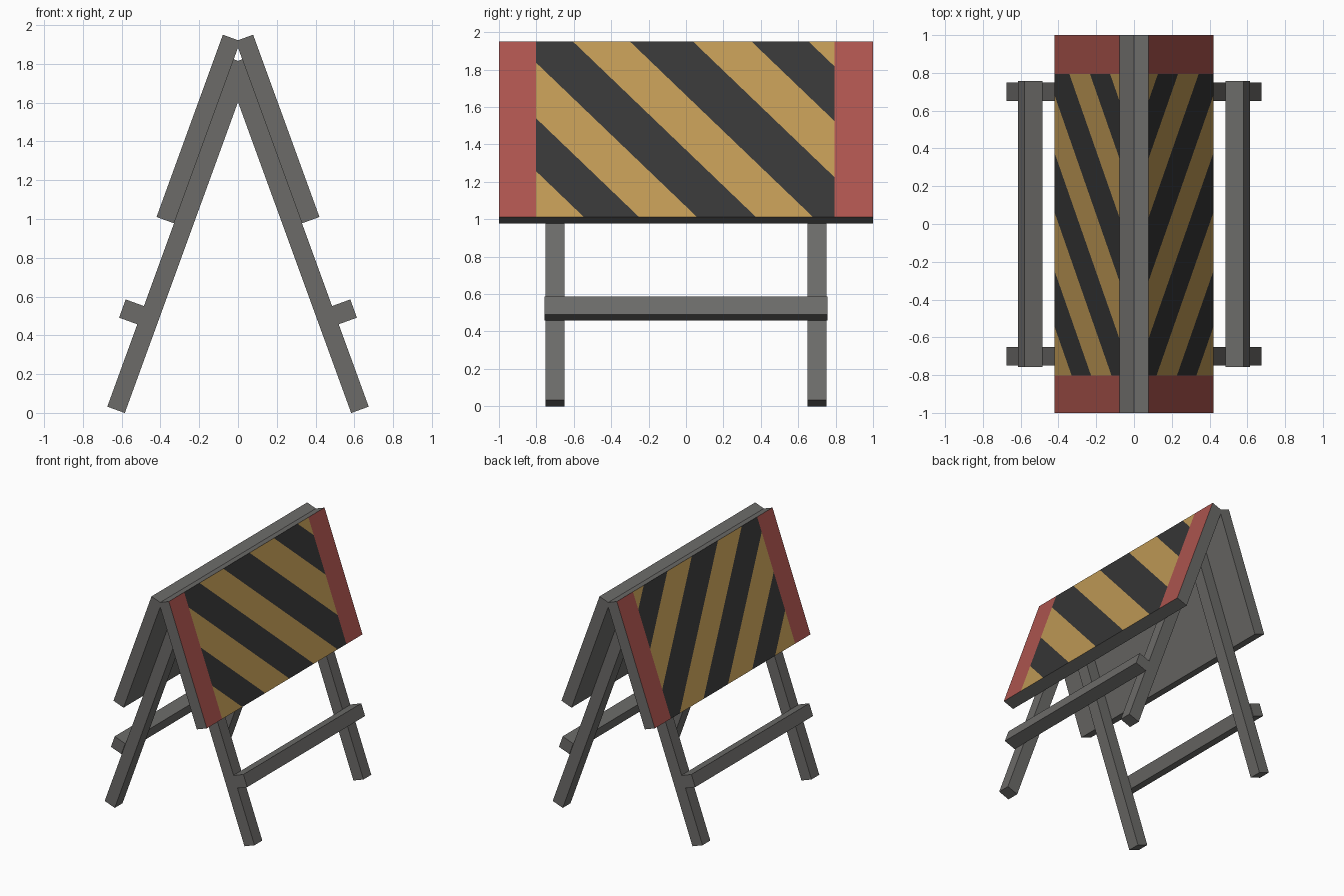
import bpy, bmesh, math
from mathutils import Vector

if "Cube" in bpy.data.objects:
    bpy.data.objects.remove(bpy.data.objects["Cube"])

TILT = math.radians(20)
T = 0.096                                    # board and leg thickness
DOWN = Vector((math.sin(TILT), 0, -math.cos(TILT)))
OUT = Vector((math.cos(TILT), 0, math.sin(TILT)))
TOP = Vector((0.078, 0, 1.95))               # outer top edge of the right board


def material(name, rgb):
    m = bpy.data.materials.new(name)
    m.diffuse_color = (*rgb, 1)
    m.use_nodes = True
    m.node_tree.nodes["Principled BSDF"].inputs["Base Color"].default_value = m.diffuse_color
    return m


GREY = material("grey_frame", (0.150, 0.147, 0.141))
YELLOW = material("yellow_stripe", (0.515, 0.314, 0.089))
BLACK = material("black_stripe", (0.037, 0.037, 0.037))
RED = material("red_end", (0.413, 0.089, 0.076))


def place(s, y, t, side):
    """Point s down the slope, at y, t outward from the board face."""
    p = TOP + DOWN * s + OUT * t
    return Vector((p.x * side, y, p.z))


def slope_box(s, y, t):
    """Box in slope coordinates (x = s, y = y, z = t)."""
    bm = bmesh.new()
    bmesh.ops.create_cube(bm, size=1)
    for v in bm.verts:
        v.co = Vector([r[0] if c < 0 else r[1] for r, c in zip((s, y, t), v.co)])
    return bm


def finish(bm, name, side, mats):
    for v in bm.verts:
        v.co = place(v.co.x, v.co.y, v.co.z, side)
    bmesh.ops.recalc_face_normals(bm, faces=bm.faces)
    me = bpy.data.meshes.new(name)
    bm.to_mesh(me)
    bm.free()
    for m in mats:
        me.materials.append(m)
    bpy.context.collection.objects.link(bpy.data.objects.new(name, me))


# Where each stripe edge meets the top of the board, and its run along y
STRIPES = (-1.525, -1.23, -0.92, -0.605, -0.30, 0.037, 0.35, 0.655)
RUN = 0.98
RED_LO, RED_HI = -0.803, 0.793


def cut(bm, co, no):
    faces = [f for f in bm.faces if all(abs(v.co.z) < 1e-5 for v in f.verts)]
    edges = {e for f in faces for e in f.edges}
    verts = {v for f in faces for v in f.verts}
    bmesh.ops.bisect_plane(bm, geom=faces + list(edges) + list(verts),
                           dist=1e-5, plane_co=co, plane_no=no)


for side, label in ((1, "right"), (-1, "left")):
    # Striped board: cut the outer face and colour the pieces
    bm = slope_box((0, 1), (-1, 1), (-T, 0))
    for y in (RED_LO, RED_HI):
        cut(bm, (0, y, 0), (0, 1, 0))
    for y in STRIPES:
        cut(bm, (0, y, 0), (-RUN, 1, 0))
    for f in bm.faces:
        if any(abs(v.co.z) > 1e-5 for v in f.verts):
            continue
        c = f.calc_center_median()
        if not RED_LO < c.y < RED_HI:
            f.material_index = 3
        else:
            band = sum(c.y - RUN * c.x > y for y in STRIPES)
            f.material_index = 1 if band % 2 == 0 else 2
    finish(bm, label + "_board", side, (GREY, YELLOW, BLACK, RED))

    # Legs against the inner face of the board
    for y, end in ((-0.70, "front"), (0.70, "back")):
        bm = slope_box((0.1, 2.006), (y - 0.05, y + 0.05), (-2 * T, -T))
        finish(bm, f"{label}_{end}_leg", side, (GREY,))

    # Cross bar on the outer face of the legs
    bm = slope_box((1.454, 1.554), (-0.757, 0.757), (-T, 0.004))
    finish(bm, label + "_cross_bar", side, (GREY,))
